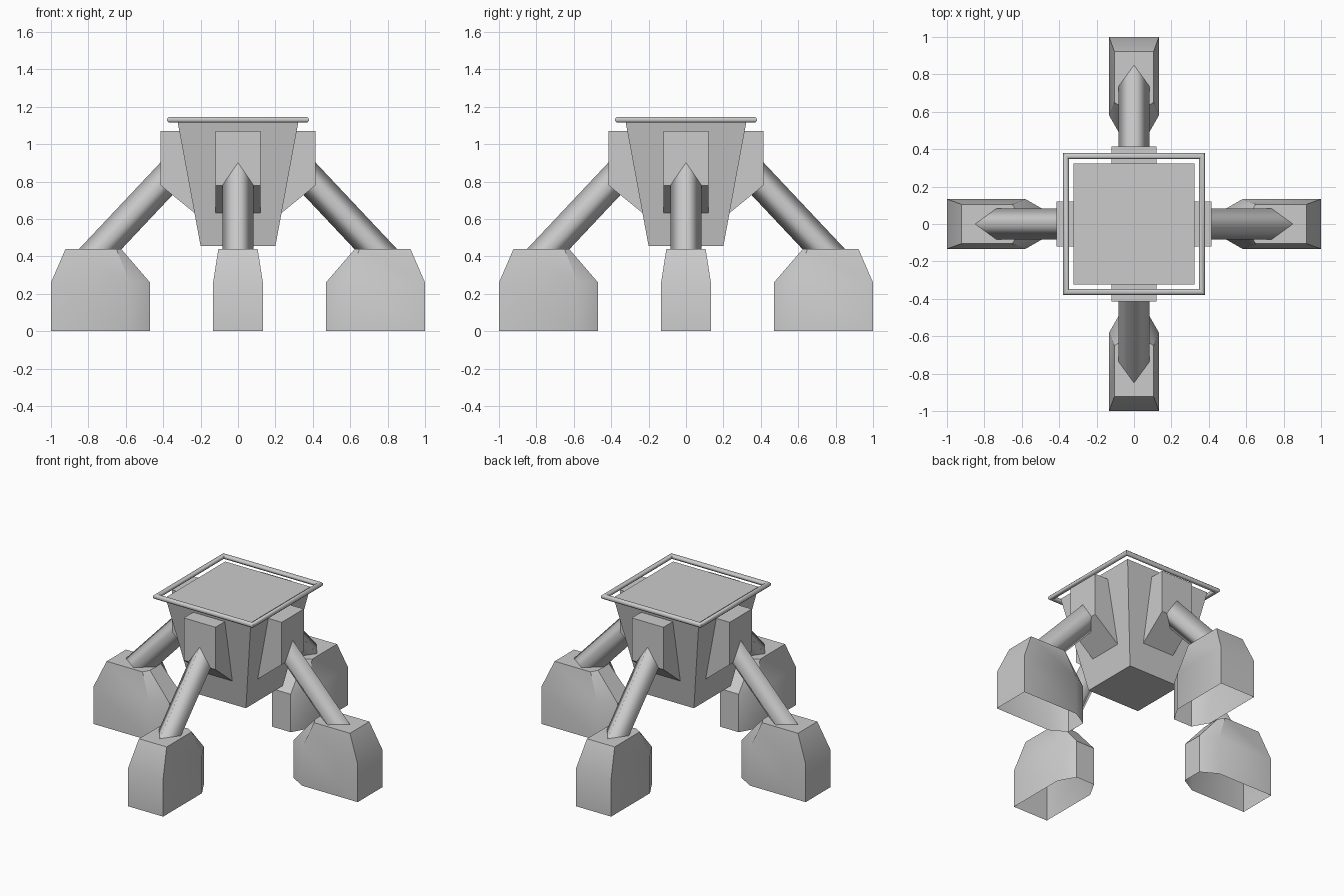
import bpy, bmesh
from math import sin, cos, pi, radians
from mathutils import Matrix, Vector

cube = bpy.data.objects.get("Cube")
if cube:
    bpy.data.objects.remove(cube)

grey = bpy.data.materials.new("light grey")
grey.use_nodes = True
grey.diffuse_color = (0.6, 0.6, 0.6, 1)
grey.node_tree.nodes["Principled BSDF"].inputs["Base Color"].default_value = (0.6, 0.6, 0.6, 1)


def loft(name, rings, caps=(True, True), wrap=False, turn=0, smooth=0):
    """Skin a stack of equal-length rings; edges flatter than 'smooth' degrees are shaded smooth."""
    bm = bmesh.new()
    rot = Matrix.Rotation(radians(turn), 3, 'Z')
    rows = [[bm.verts.new(rot @ Vector(p)) for p in ring] for ring in rings]
    pairs = list(zip(rows, rows[1:])) + ([(rows[-1], rows[0])] if wrap else [])
    for a, b in pairs:
        for i in range(len(a)):
            j = (i + 1) % len(a)
            bm.faces.new((a[i], a[j], b[j], b[i]))
    for row, cap in zip((rows[0], rows[-1]), caps):
        if cap and not wrap:
            bm.faces.new(row)
    bmesh.ops.recalc_face_normals(bm, faces=bm.faces)
    for f in bm.faces:
        f.smooth = smooth > 0
    for e in bm.edges:
        e.smooth = e.calc_face_angle(0) < radians(smooth)
    mesh = bpy.data.meshes.new(name)
    bm.to_mesh(mesh)
    bm.free()
    mesh.materials.append(grey)
    obj = bpy.data.objects.new(name, mesh)
    bpy.context.collection.objects.link(obj)
    return obj


def square(half, z):
    return [(half, half, z), (-half, half, z), (-half, -half, z), (half, -half, z)]


def foot_ring(z, inner, inner_w, shoulder, outer, w):
    side = [(inner, inner_w), (shoulder, w), (outer, w)]
    return [(x, y, z) for x, y in side] + [(x, -y, z) for x, y in reversed(side)]


# Tapered body and the tube frame around its top
loft("body", [square(0.2, 0.455), square(0.323, 1.12)])
r = 0.0165
loft("top_rim", [square(0.364 + r * cos(a), 1.131 + r * sin(a))
                 for a in (pi / 4 * k + pi / 8 for k in range(8))], wrap=True, smooth=50)

bracket = [(0.415, 1.07), (0.415, 0.78), (0.23, 0.63), (0.18, 0.63), (0.18, 1.07)]
leg_top, leg_end = Vector((0.31, 0, 0.892)), Vector((0.79, 0, 0.382))
across = Vector((0, 1, 0))
up = (leg_end - leg_top).normalized().cross(across)

for side, turn in (("left", 0), ("back", 90), ("right", 180), ("front", 270)):
    # Hip bracket with sloped underside
    loft(side + "_bracket", [[(x, y, z) for x, z in bracket] for y in (-0.12, 0.12)], turn=turn)
    # Softly shaded square strut set on its edge
    loft(side + "_leg", [[c + 0.083 * d for d in (up, across, -up, -across)]
                         for c in (leg_top, leg_end)], caps=(False, False), turn=turn, smooth=100)
    # Hollow boot-shaped foot, open underneath
    loft(side + "_foot", [foot_ring(0, 0.47, 0.07, 0.58, 1.0, 0.133),
                          foot_ring(0.26, 0.47, 0.07, 0.58, 1.0, 0.133),
                          foot_ring(0.44, 0.625, 0.06, 0.65, 0.922, 0.105)],
         caps=(False, True), turn=turn, smooth=32)
